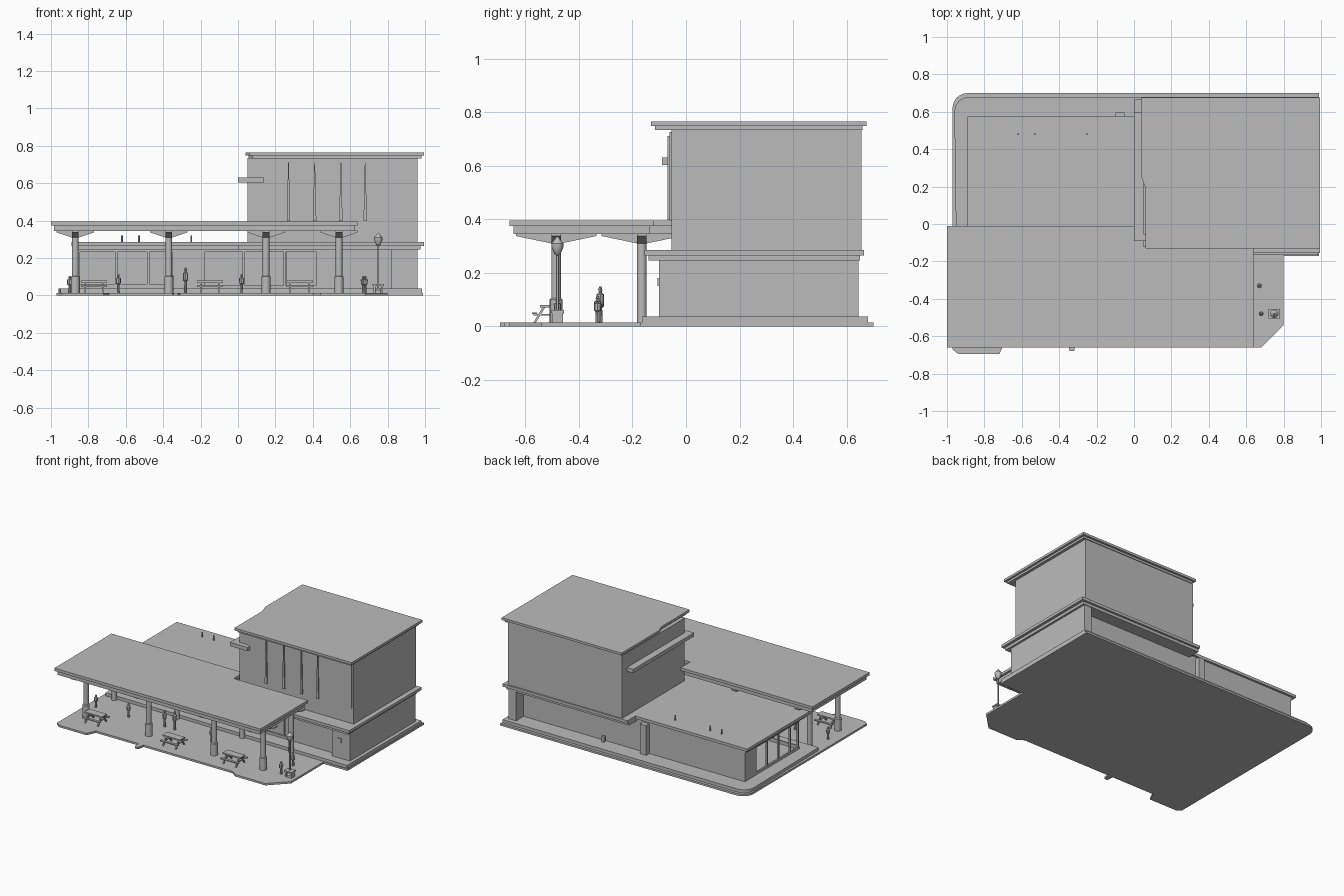
import bpy, bmesh, math

grey = bpy.data.materials.new("concrete_grey")
grey.diffuse_color = (0.5, 0.5, 0.5, 1)


def finish(name, bm, smooth=False):
    bmesh.ops.recalc_face_normals(bm, faces=bm.faces)
    me = bpy.data.meshes.new(name)
    bm.to_mesh(me)
    bm.free()
    me.materials.append(grey)
    ob = bpy.data.objects.new(name, me)
    bpy.context.collection.objects.link(ob)
    if smooth:
        bpy.ops.object.select_all(action='DESELECT')
        bpy.context.view_layer.objects.active = ob
        ob.select_set(True)
        bpy.ops.object.shade_smooth_by_angle(angle=math.radians(35))
    return ob


def add_box(bm, x0, x1, y0, y1, z0, z1):
    vs = bmesh.ops.create_cube(bm, size=1)["verts"]
    for v in vs:
        v.co = ((x0 + x1) / 2 + v.co.x * (x1 - x0),
                (y0 + y1) / 2 + v.co.y * (y1 - y0),
                (z0 + z1) / 2 + v.co.z * (z1 - z0))


def boxes(name, *dims):
    bm = bmesh.new()
    for d in dims:
        add_box(bm, *d)
    return finish(name, bm)


def prism(bm, pts, a, b, axis="z"):
    """Extrude a 2D outline from a to b along an axis."""
    place = {"z": lambda u, v, w: (u, v, w),
             "y": lambda u, v, w: (u, w, v),
             "x": lambda u, v, w: (w, u, v)}[axis]
    face = bm.faces.new([bm.verts.new(place(u, v, a)) for u, v in pts])
    new = bmesh.ops.extrude_face_region(bm, geom=[face])["geom"]
    d = place(0, 0, b - a)
    bmesh.ops.translate(bm, vec=d, verts=[g for g in new if isinstance(g, bmesh.types.BMVert)])


def lathe(bm, x, y, profile, n=12):
    """Stack of rings given as (radius, z)."""
    rings = [[bm.verts.new((x + r * math.cos(i * math.tau / n), y + r * math.sin(i * math.tau / n), z))
              for i in range(n)] for r, z in profile]
    for lo, hi in zip(rings, rings[1:]):
        for i in range(n):
            bm.faces.new((lo[i], lo[(i + 1) % n], hi[(i + 1) % n], hi[i]))
    bm.faces.new(rings[0])
    bm.faces.new(rings[-1])


# paved ground with rounded rear corner, chamfered front corner and kerb bumps
corner = [(-0.89 - 0.08 * math.sin(a), 0.62 + 0.08 * math.cos(a))
          for a in [i * math.pi / 12 for i in range(7)]]
outline = corner + [(-0.97, -0.67), (-0.94, -0.695), (-0.72, -0.695), (-0.69, -0.63), (-0.35, -0.63),
                    (-0.345, -0.68), (-0.32, -0.68), (-0.31, -0.63), (0.40, -0.63), (0.44, -0.66),
                    (0.68, -0.66), (0.80, -0.54), (0.80, -0.17), (0.99, -0.17), (0.99, 0.70)]
bm = bmesh.new()
prism(bm, outline, 0, 0.014)
finish("paving", bm)

# raised floor under the building
bm = bmesh.new()
prism(bm, [(x * 0.99, y * 0.97) for x, y in corner] + [(-0.95, -0.15), (0.985, -0.165), (0.985, 0.68)], 0.014, 0.036)
finish("plinth", bm)

# ground floor walls, thin around open rooms
boxes("rear_wall", (-0.86, 0.96, 0.55, 0.56, 0.036, 0.25))
boxes("rear_pilasters", (-0.10, -0.05, 0.56, 0.595, 0.036, 0.25), (0.90, 0.96, 0.56, 0.645, 0.036, 0.25))
boxes("right_walls", (0.95, 0.96, -0.10, 0.56, 0.036, 0.25), (0.82, 0.95, -0.10, -0.09, 0.036, 0.25),
      (0.82, 0.83, -0.09, -0.05, 0.036, 0.25), (0.42, 0.82, -0.06, -0.05, 0.036, 0.25))
boxes("front_wall", (-0.35, -0.18, -0.06, -0.05, 0.036, 0.25), (-0.85, -0.35, -0.06, -0.05, 0.036, 0.06),
      (0.26, 0.42, -0.04, -0.03, 0.036, 0.25))
boxes("entrance_door", (0.29, 0.40, -0.046, -0.04, 0.036, 0.22))
boxes("wall_sign", (0.865, 0.895, -0.106, -0.10, 0.15, 0.18))
boxes("rear_hydrant", (0.24, 0.26, 0.57, 0.59, 0.036, 0.075))

# open glazing frames on the front and left side
bm = bmesh.new()
for x in (-0.85, -0.65, -0.48, 0.03, 0.25):
    add_box(bm, x - 0.006, x + 0.006, -0.062, -0.05, 0.036, 0.25)
for z in (0.045, 0.24):
    add_box(bm, -0.85, 0.42, -0.062, -0.05, z - 0.009, z + 0.009)
    add_box(bm, -0.86, -0.848, -0.06, 0.55, z - 0.009, z + 0.009)
for y in (0.04, 0.17, 0.30, 0.43):
    add_box(bm, -0.86, -0.848, y - 0.006, y + 0.006, 0.036, 0.25)
add_box(bm, -0.86, -0.848, 0.43, 0.55, 0.036, 0.25)
finish("window_frames", bm)

# lower roofs with stepped edge
boxes("wing_roof", (-0.87, 0.0, -0.13, 0.56, 0.245, 0.265), (-0.89, 0.0, -0.15, 0.575, 0.265, 0.285))
boxes("storey_slab", (0.0, 0.975, -0.14, 0.65, 0.245, 0.265), (0.0, 0.995, -0.155, 0.665, 0.265, 0.285))

# upper storey with framed front, fins, notched roof and side ledge
boxes("upper_storey", (0.05, 0.96, -0.055, 0.655, 0.285, 0.735))
boxes("upper_front_panel", (0.13, 0.945, -0.061, -0.055, 0.395, 0.725))
bm = bmesh.new()
for x in (0.27, 0.41, 0.55, 0.68):
    prism(bm, [(x - 0.009, 0.397), (x + 0.009, 0.397), (x + 0.002, 0.71), (x - 0.002, 0.71)], -0.07, -0.06, "y")
finish("front_fins", bm)
bm = bmesh.new()
for i, (z0, z1) in enumerate(((0.733, 0.748), (0.748, 0.765))):
    d = 0.015 * (1 - i)
    prism(bm, [(0.04 + d, 0.675 - d), (0.04 + d, 0.25), (0.062 + d, 0.19), (0.062 + d, -0.13 + d),
               (0.995 - d, -0.13 + d), (0.995 - d, 0.675 - d)], z0, z1)
finish("upper_roof", bm)
boxes("side_ledge", (0.0, 0.14, -0.09, 0.60, 0.603, 0.63))

# front canopy, set back beside the upper storey
bm = bmesh.new()
for d, z0, z1 in ((0.015, 0.345, 0.375), (0, 0.375, 0.395)):
    prism(bm, [(-1 + d, -0.66 + d), (0.64 - d, -0.66 + d), (0.64 - d, -0.12 - d), (0.05 - d, -0.12 - d),
               (0.05 - d, -0.01 - d), (-1 + d, -0.01 - d)], z0, z1)
finish("canopy", bm)

# canopy columns with tapered cross arms
cols, arms = bmesh.new(), bmesh.new()
for x in (-0.87, -0.37, 0.15, 0.54):
    for y in (-0.485, -0.165):
        base = 0.024 if y < -0.3 else 0.018
        lathe(cols, x, y, [(base, 0.014), (base, 0.1), (0.018, 0.105), (0.018, 0.345)], 16)
        for c, axis, o in ((x, "y", y), (y, "x", x)):
            w = 0.10 if axis == "y" else 0.15
            prism(arms, [(c - w, 0.346), (c - w, 0.337), (c - 0.02, 0.31),
                         (c + 0.02, 0.31), (c + w, 0.337), (c + w, 0.346)], o - 0.018, o + 0.018, axis)
finish("canopy_columns", cols, True)
finish("canopy_arms", arms)

# picnic tables
bm = bmesh.new()
for x in (-0.77, -0.15, 0.33):
    add_box(bm, x - 0.07, x + 0.07, -0.545, -0.49, 0.07, 0.08)
    for y in (-0.575, -0.475):
        add_box(bm, x - 0.07, x + 0.07, y, y + 0.018, 0.045, 0.052)
    for s in (-0.05, 0.05):
        add_box(bm, x + s - 0.004, x + s + 0.004, -0.57, -0.462, 0.04, 0.046)
        for a, b in ((-0.565, -0.53), (-0.47, -0.505)):
            prism(bm, [(a - 0.005, 0.014), (a + 0.005, 0.014), (b + 0.005, 0.072), (b - 0.005, 0.072)],
                  x + s - 0.004, x + s + 0.004, "x")
finish("picnic_tables", bm)

# simple standing figures
bm = bmesh.new()
for x, y, h in ((-0.9, -0.33, 0.09), (-0.64, -0.33, 0.1), (-0.36, -0.32, 0.12), (-0.28, -0.32, 0.135),
                (0.02, -0.33, 0.1), (0.67, -0.33, 0.09), (0.68, -0.48, 0.09)):
    z = 0.014
    lathe(bm, x, y, [(0.008, z), (0.007, z + h * .45), (0.013, z + h * .5), (0.014, z + h * .78), (0.004, z + h * .82),
                     (0.008, z + h * .9), (0.004, z + h)], 8)
finish("figures", bm, True)

# lamp with lantern head and seat at its foot
bm = bmesh.new()
lathe(bm, 0.75, -0.48, [(0.02, 0.014), (0.02, 0.03), (0.005, 0.04), (0.005, 0.265), (0.012, 0.27),
                        (0.022, 0.295), (0.022, 0.31), (0.01, 0.325), (0.003, 0.335)], 12)
finish("lamp", bm, True)
boxes("lamp_seat", (0.72, 0.78, -0.505, -0.455, 0.05, 0.06), (0.725, 0.735, -0.5, -0.46, 0.014, 0.05),
      (0.765, 0.775, -0.5, -0.46, 0.014, 0.05))

# roof vents
bm = bmesh.new()
for x in (-0.62, -0.53, -0.25):
    lathe(bm, x, 0.48, [(0.005, 0.285), (0.005, 0.32)], 8)
finish("roof_vents", bm, True)
